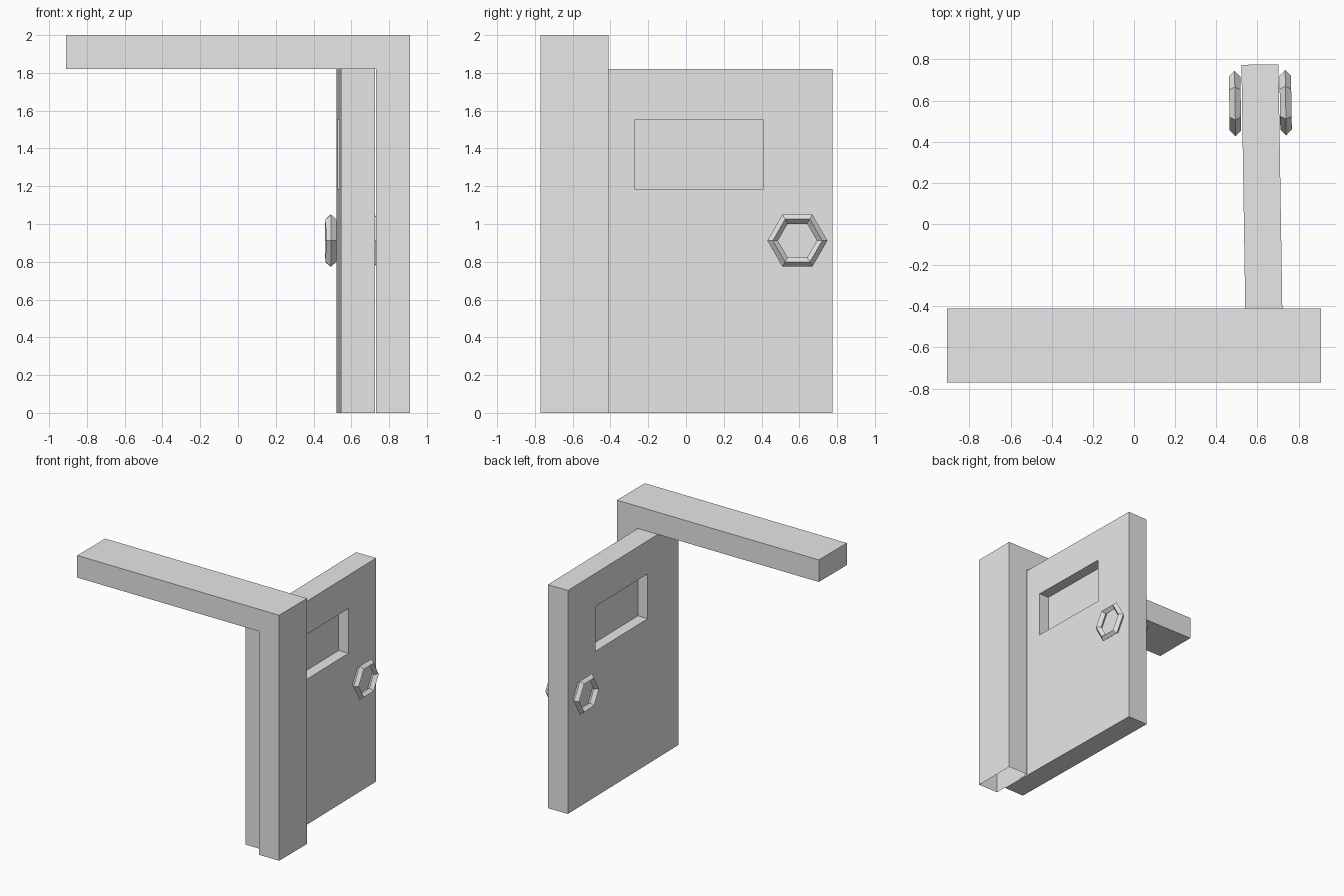
import bpy, bmesh, math

old = bpy.data.objects.get("Cube")
if old:
    bpy.data.objects.remove(old, do_unlink=True)

grey = bpy.data.materials.new("light_grey")
grey.use_nodes = True
COLOUR = (0.8, 0.8, 0.8, 1.0)
grey.diffuse_color = COLOUR
grey.node_tree.nodes["Principled BSDF"].inputs["Base Color"].default_value = COLOUR


def finish(name, bm):
    """Turn a bmesh into a named flat-shaded object."""
    bmesh.ops.recalc_face_normals(bm, faces=bm.faces)
    mesh = bpy.data.meshes.new(name)
    bm.to_mesh(mesh)
    bm.free()
    mesh.materials.append(grey)
    obj = bpy.data.objects.new(name, mesh)
    bpy.context.collection.objects.link(obj)
    return obj


# Frame: L-shaped profile (x, z) extruded in depth, open under the post
profile = [(-0.91, 1.82), (0.73, 1.82), (0.73, 0), (0.91, 0), (0.91, 2), (-0.91, 2)]
bm = bmesh.new()
outline = bm.faces.new([bm.verts.new((x, -0.77, z)) for x, z in profile])
back = bmesh.ops.extrude_face_region(bm, geom=[outline], use_keep_orig=True)["geom"]
bmesh.ops.translate(bm, vec=(0, 0.36, 0),
                    verts=[v for v in back if isinstance(v, bmesh.types.BMVert)])
bmesh.ops.recalc_face_normals(bm, faces=bm.faces)
bottom = [f for f in bm.faces if all(v.co.z < 0.001 for v in f.verts)]
bmesh.ops.delete(bm, geom=bottom, context="FACES")
finish("door_frame", bm)

# Door leaf: slab with a rectangular window opening, origin on the hinge edge
LENGTH, HALF = 1.455, 0.09
WIN_Y, WIN_Z = (0.405, 1.09), (1.185, 1.55)


def loop(bm, x, ys, zs):
    return [bm.verts.new((x, y, z)) for y, z in
            ((ys[0], zs[0]), (ys[1], zs[0]), (ys[1], zs[1]), (ys[0], zs[1]))]


def bridge(bm, a, b):
    for i in range(4):
        j = (i + 1) % 4
        bm.faces.new((a[i], a[j], b[j], b[i]))


bm = bmesh.new()
outer = [loop(bm, x, (0, LENGTH), (0, 1.82)) for x in (-HALF, HALF)]
inner = [loop(bm, x, WIN_Y, WIN_Z) for x in (-HALF, HALF)]
bridge(bm, outer[0], outer[1])
bridge(bm, outer[0], inner[0])
bridge(bm, outer[1], inner[1])
bridge(bm, inner[0], inner[1])
door = finish("door_leaf", bm)
door.location = (0.635, -0.68, 0)
door.rotation_euler.z = math.radians(0.9)

# Window pane: thin plate halfway through the opening
bm = bmesh.new()
sides = [loop(bm, x, WIN_Y, WIN_Z) for x in (-0.002, 0.002)]
bridge(bm, *sides)
for side in sides:
    bm.faces.new(side)
finish("window_pane", bm).parent = door

# Handles: six-sided rings with a diamond section, one on each side of the door
for name, x in (("right_handle", -0.124), ("left_handle", 0.122)):
    bpy.ops.mesh.primitive_torus_add(major_segments=6, minor_segments=4,
                                     major_radius=0.131, minor_radius=0.028)
    ring = bpy.context.object
    ring.name = name
    ring.data.materials.append(grey)
    ring.parent = door
    ring.location = (x, 1.268, 0.912)
    ring.rotation_euler = (math.pi / 2, 0, math.pi / 2)
    bpy.ops.object.shade_flat()
